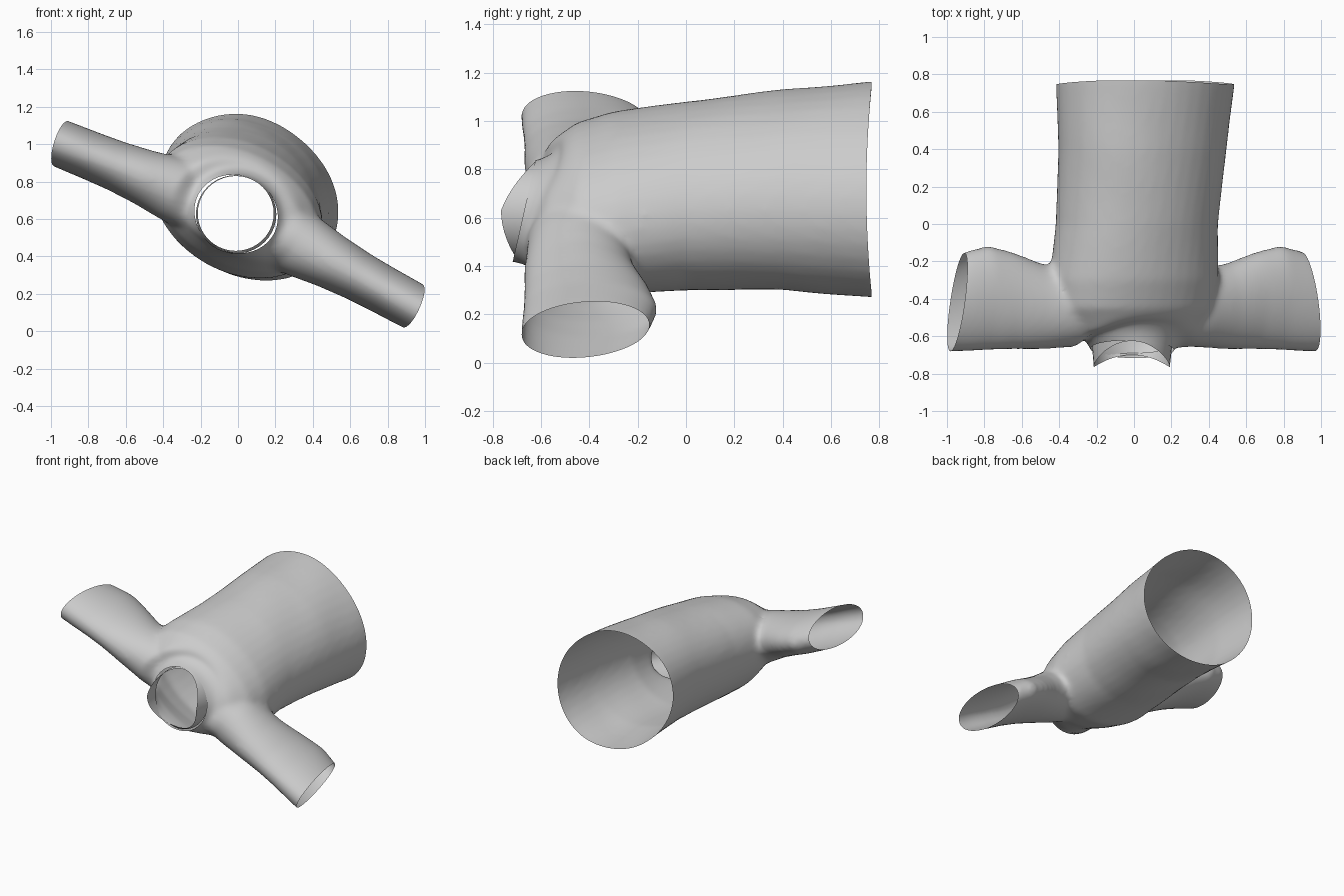
import bpy, bmesh, math
from mathutils import Vector

if "Cube" in bpy.data.objects:
    bpy.data.objects.remove(bpy.data.objects["Cube"])

N = 40


def ring(bm, c, u, v):
    """One elliptical cross-section around c with half-axes u and v."""
    c, u, v = Vector(c), Vector(u), Vector(v)
    return [bm.verts.new(c + u * math.cos(2 * math.pi * i / N) + v * math.sin(2 * math.pi * i / N))
            for i in range(N)]


def bridge(bm, a, b):
    for i in range(N):
        j = (i + 1) % N
        bm.faces.new((a[i], a[j], b[j], b[i]))


def loft(bm, sections):
    """Closed tube through the sections."""
    rings = [ring(bm, *s) for s in sections]
    for a, b in zip(rings, rings[1:]):
        bridge(bm, a, b)
    bm.faces.new(rings[0])
    bm.faces.new(rings[-1])


def add_object(name, bm):
    mesh = bpy.data.meshes.new(name)
    bm.to_mesh(mesh)
    bm.free()
    ob = bpy.data.objects.new(name, mesh)
    bpy.context.collection.objects.link(ob)
    bpy.context.view_layer.objects.active = ob
    return ob


def clamp(t):
    t = max(0.0, min(1.0, t))
    return t * t * (3 - 2 * t)


bm = bmesh.new()

# torso and neck: y, centre x, centre z, long radius, short radius, tilt
torso = [(0.95, 0.07, 0.715, 0.51, 0.42, -35), (0.76, 0.06, 0.715, 0.505, 0.415, -35),
         (0.40, 0.045, 0.715, 0.475, 0.385, -33), (0.0, 0.015, 0.69, 0.455, 0.365, -30),
         (-0.3, 0.0, 0.66, 0.48, 0.345, -28), (-0.45, 0.0, 0.655, 0.46, 0.30, -27),
         (-0.57, 0.0, 0.64, 0.38, 0.235, -27), (-0.65, -0.01, 0.63, 0.26, 0.21, -27),
         (-0.72, -0.01, 0.625, 0.205, 0.205, -27), (-0.85, -0.01, 0.625, 0.2, 0.2, -27)]
sections = []
for y, x, z, a, b, tilt in torso:
    t = math.radians(tilt)
    sections.append(((x, y, z), (a * math.cos(t), 0, a * math.sin(t)),
                     (-b * math.sin(t), 0, b * math.cos(t))))
loft(bm, sections)

# sleeves: distance out, centre y, half width, half thickness
sleeve = [(0.15, -0.43, 0.22, 0.19), (0.35, -0.45, 0.21, 0.175), (0.5, -0.44, 0.23, 0.15),
          (0.65, -0.41, 0.26, 0.135), (0.78, -0.395, 0.28, 0.13), (0.9, -0.415, 0.268, 0.128),
          (1.0, -0.44, 0.245, 0.125), (1.15, -0.46, 0.22, 0.125)]
for side, z0, slope in ((1, 0.645, -0.545), (-1, 0.62, 0.405)):
    t = math.atan(slope) * side
    loft(bm, [((side * d, y, z0 + slope * d), (0, w, 0), (-h * math.sin(t), 0, h * math.cos(t)))
              for d, y, w, h in sleeve])
bmesh.ops.recalc_face_normals(bm, faces=bm.faces)
shirt = add_object("shirt_body", bm)

# fuse the tubes and soften the joins
m = shirt.modifiers.new("fuse", 'REMESH')
m.mode, m.voxel_size = 'VOXEL', 0.018
m = shirt.modifiers.new("soften", 'SMOOTH')
m.factor, m.iterations = 0.5, 12
for mod in list(shirt.modifiers):
    bpy.ops.object.modifier_apply(modifier=mod.name)

bm = bmesh.new()
bm.from_mesh(shirt.data)


def near_neck(p):
    return p.y < -0.5 and math.hypot(p.x + 0.01, p.z - 0.625) < 0.27


def cut(point, normal, keep=lambda p: True):
    """Slice an opening, discarding everything beyond the plane."""
    faces = [f for f in bm.faces if keep(f.calc_center_median())]
    geom = faces + list({e for f in faces for e in f.edges}) + list({v for f in faces for v in f.verts})
    bmesh.ops.bisect_plane(bm, geom=geom, plane_co=point, plane_no=normal, clear_outer=True)


# hem, cuff and neck openings
cut((0, 0.768, 0), (0, 1, 0))
cut((0.935, -0.42, 0.14), (0.9, 0.15, -0.42))
cut((-0.945, -0.42, 1.0), (-0.93, 0.15, 0.3))
cut((0, -0.69, 0), (0, -1, 0), near_neck)

# wavy hem, slanted neckline and faint cloth folds
for v in bm.verts:
    p = v.co
    p.y -= 0.022 * clamp((p.y - 0.5) / 0.27) * (1 - min(1, ((p.z - 0.715) / 0.43) ** 2))
    r = math.hypot(p.x + 0.01, p.z - 0.625)
    w = clamp((-0.45 - p.y) / 0.2) * clamp((0.36 - r) / 0.12)
    p.y += w * (0.02 + 0.045 * (p.z - 0.625) / 0.2)
    p.z += 0.004 * math.sin(9 * p.x + 5 * p.y) * math.sin(7 * p.y - 6 * p.z) * clamp(p.y + 0.6)
add_object_mesh = shirt.data
bm.to_mesh(add_object_mesh)
bm.free()

# collar band: dips at the front and back, highest at the sides
bm = bmesh.new()
base, edge = ring(bm, (-0.01, 0, 0.625), (0.215, 0, 0), (0, 0, 0.21)), \
    ring(bm, (-0.012, 0, 0.63), (0.203, 0, 0), (0, 0, 0.2))
for i in range(N):
    c, s = math.cos(2 * math.pi * i / N), math.sin(2 * math.pi * i / N)
    base[i].co.y = -0.645 + 0.045 * s
    edge[i].co.y = -0.70 - 0.065 * c * c + 0.075 * max(0, s)
bridge(bm, base, edge)
bmesh.ops.recalc_face_normals(bm, faces=bm.faces)
collar = add_object("collar", bm)

# smooth shading
for ob in (shirt, collar):
    bpy.ops.object.select_all(action='DESELECT')
    ob.select_set(True)
    bpy.context.view_layer.objects.active = ob
    bpy.ops.object.shade_smooth_by_angle(angle=math.radians(40))
